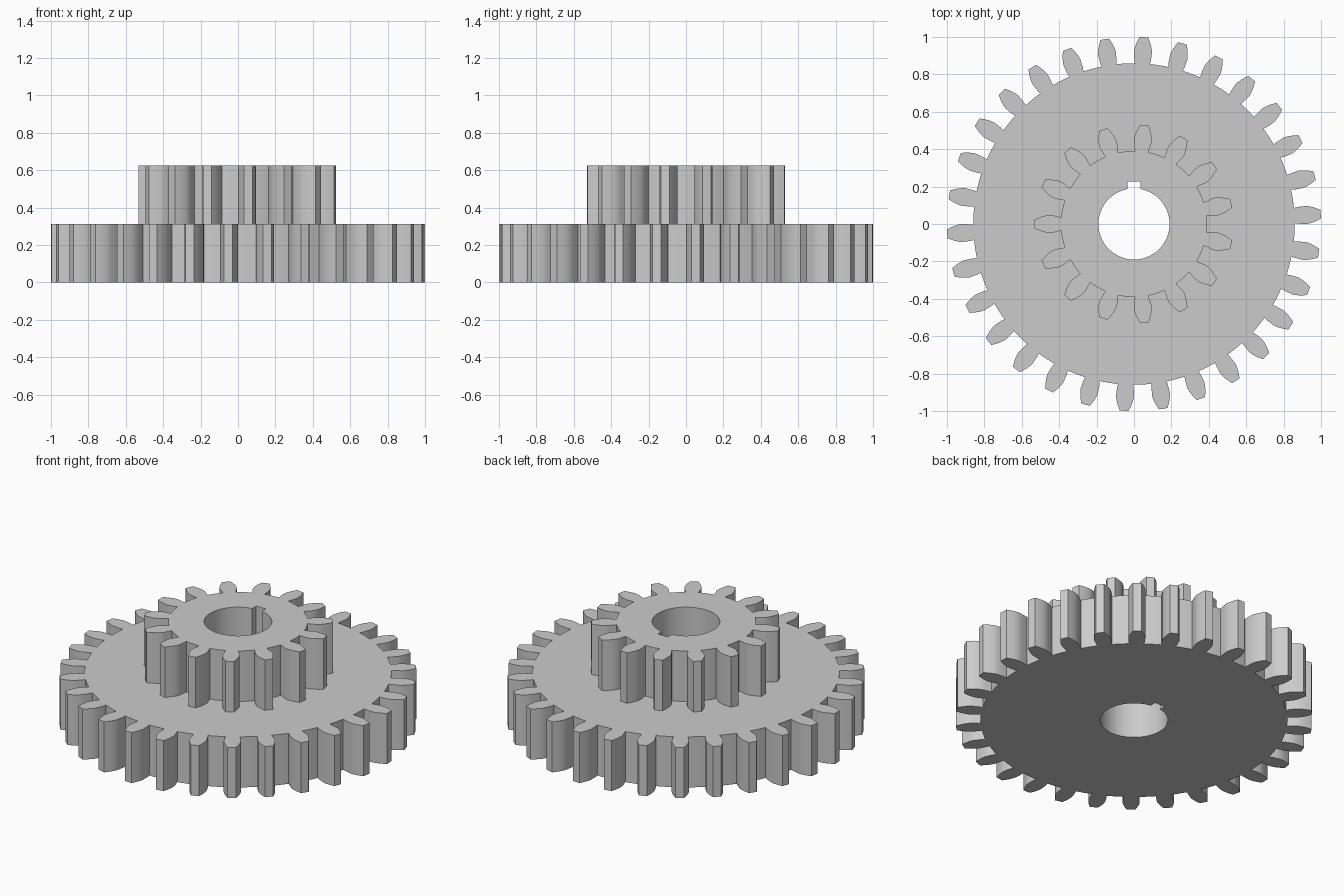
import bpy, bmesh, math

if "Cube" in bpy.data.objects:
    bpy.data.objects.remove(bpy.data.objects["Cube"])

MODULE = 0.0625      # shared tooth size of both gears
TIER = 0.3125        # height of each tier

steel = bpy.data.materials.new("steel_grey")
steel.diffuse_color = (0.6, 0.6, 0.6, 1)
steel.use_nodes = True
steel.node_tree.nodes["Principled BSDF"].inputs["Base Color"].default_value = steel.diffuse_color


def prism(name, outline, z0, z1):
    """Solid made by extruding a closed outline from z0 to z1."""
    bm = bmesh.new()
    face = bm.faces.new([bm.verts.new((x, y, z0)) for x, y in outline])
    top = bmesh.ops.extrude_face_region(bm, geom=[face])["geom"]
    for v in top:
        if isinstance(v, bmesh.types.BMVert):
            v.co.z = z1
    bmesh.ops.recalc_face_normals(bm, faces=bm.faces)
    mesh = bpy.data.meshes.new(name)
    bm.to_mesh(mesh)
    bm.free()
    mesh.materials.append(steel)
    obj = bpy.data.objects.new(name, mesh)
    bpy.context.collection.objects.link(obj)
    return obj


def gear_outline(teeth, phase, root_half):
    """Spur gear outline with bulging flanks and arcs between teeth."""
    pitch = teeth * MODULE / 2
    root, tip = pitch - 1.25 * MODULE, pitch + MODULE
    # half width of the tooth at a share of its height
    flank = [(0, root_half), (0.15, root_half + 0.004), (0.32, 0.0465),
             (0.46, 0.048), (0.58, 0.0455), (0.72, 0.040),
             (0.86, 0.0325), (1, 0.0235)]
    step = 2 * math.pi / teeth
    polar = []
    for i in range(teeth):
        mid = phase + i * step
        side = [(root + (tip - root) * t, math.asin(w / (root + (tip - root) * t)))
                for t, w in flank]
        polar += [(r, mid - a) for r, a in side]
        polar += [(r, mid + a) for r, a in reversed(side)]
        half = side[0][1]
        polar += [(root, mid + half + (step - 2 * half) * k / 4) for k in (1, 2, 3)]
    return [(r * math.cos(a), r * math.sin(a)) for r, a in polar]


def combine(target, tool, operation):
    """Apply a boolean and drop the tool."""
    mod = target.modifiers.new(operation, 'BOOLEAN')
    mod.operation, mod.object, mod.solver = operation, tool, 'EXACT'
    bpy.context.view_layer.objects.active = target
    bpy.ops.object.modifier_apply(modifier=mod.name)
    bpy.data.objects.remove(tool)


# wide lower gear with the small pinion on top
gear = prism("stepped_gear", gear_outline(30, math.radians(3), 0.0405), 0, TIER)
pinion = prism("pinion", gear_outline(15, math.radians(12), 0.036), 0.1, 2 * TIER)
combine(gear, pinion, 'UNION')

# shaft bore with a square keyway at the back
R, KEY = 0.19, 0.034
a0 = math.acos(KEY / R)
sweep = 2 * math.pi - (math.pi - 2 * a0)
bore = [(R * math.cos(math.pi - a0 + sweep * k / 64),
         R * math.sin(math.pi - a0 + sweep * k / 64)) for k in range(65)]
bore += [(KEY, 0.226), (-KEY, 0.226)]
combine(gear, prism("bore_cutter", bore, -0.1, 0.8), 'DIFFERENCE')

# smooth flanks and bore, crisp edges
bpy.ops.object.select_all(action='DESELECT')
gear.select_set(True)
bpy.context.view_layer.objects.active = gear
bpy.ops.object.shade_smooth_by_angle(angle=math.radians(25))
